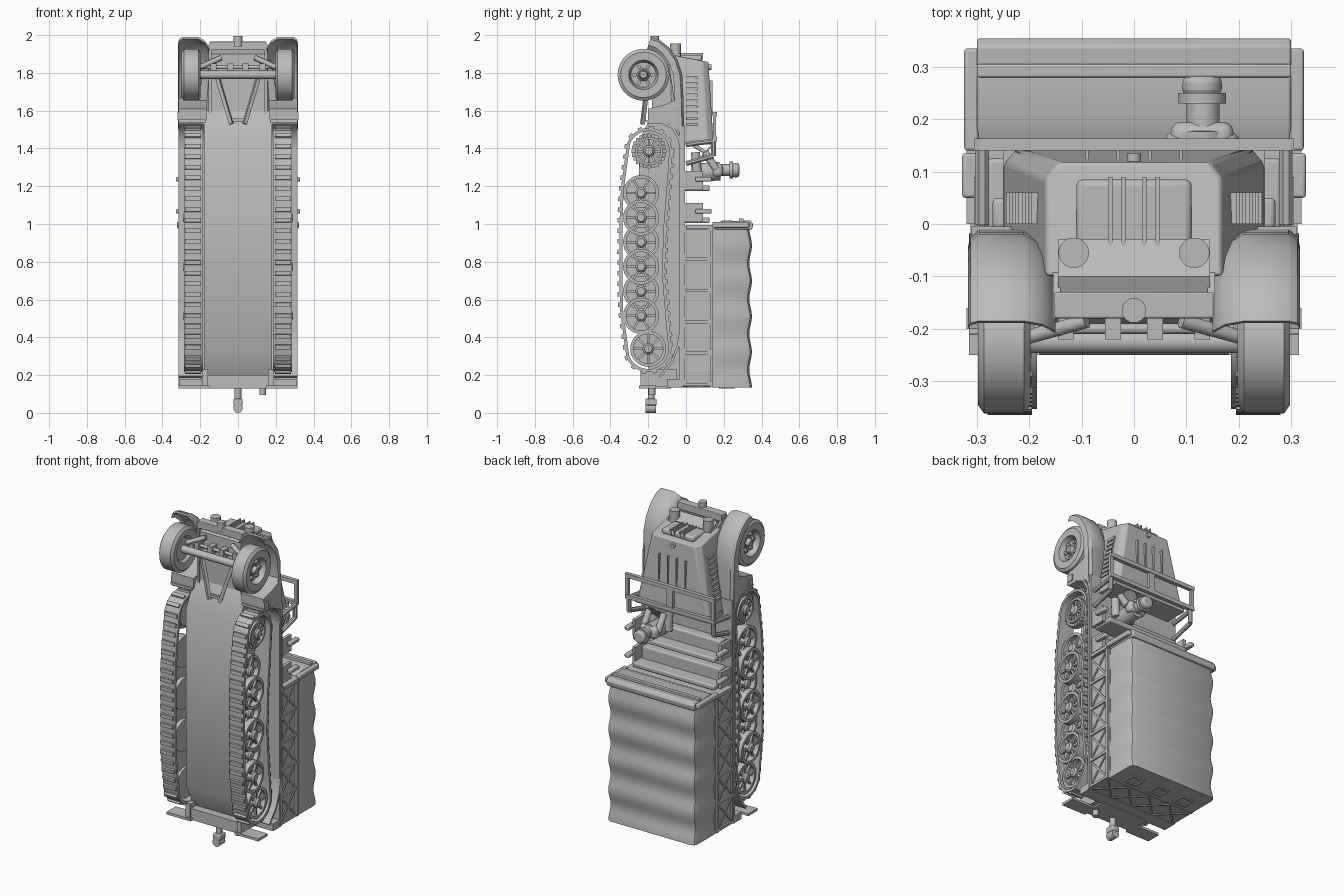
import bpy, bmesh
from math import sin, cos, pi, radians
from mathutils import Vector

default_cube = bpy.data.objects.get("Cube")
if default_cube:
    bpy.data.objects.remove(default_cube)

# One plain grey for the whole vehicle
grey = bpy.data.materials.new("plain_grey")
grey.use_nodes = True
grey.diffuse_color = (.5, .5, .5, 1)
grey.node_tree.nodes["Principled BSDF"].inputs["Base Color"].default_value = grey.diffuse_color
parts = []


def loft(name, sections, ring=False, mirror=False, bevel=0):
    """Skin closed sections; ring joins the last one to the first, else ends are capped."""
    bm = bmesh.new()
    rows = [[bm.verts.new(p) for p in section] for section in sections]
    count = len(rows[0])
    pairs = list(zip(rows, rows[1:]))
    if ring:
        pairs.append((rows[-1], rows[0]))
    else:
        bm.faces.new(rows[0])
        bm.faces.new(rows[-1])
    for a, b in pairs:
        for i in range(count):
            j = (i + 1) % count
            bm.faces.new((a[i], a[j], b[j], b[i]))
    bmesh.ops.recalc_face_normals(bm, faces=bm.faces)
    mesh = bpy.data.meshes.new(name)
    bm.to_mesh(mesh)
    bm.free()
    mesh.materials.append(grey)
    part = bpy.data.objects.new(name, mesh)
    bpy.context.collection.objects.link(part)
    if bevel:
        mod = part.modifiers.new("Bevel", 'BEVEL')
        mod.width, mod.segments = bevel, 3
    if mirror:
        part.modifiers.new("Mirror", 'MIRROR')
    parts.append(part)
    return part


def prism(name, outline, x, **options):
    """Side outline of (y, z) points extruded across the x range."""
    return loft(name, [[(side, y, z) for y, z in outline] for side in x], **options)


def box(name, x, y, z, **options):
    return prism(name, [(y[0], z[0]), (y[1], z[0]), (y[1], z[1]), (y[0], z[1])], x, **options)


def rod(name, start, end, radius, sides=12, **options):
    start, end = Vector(start), Vector(end)
    turn = (end - start).to_track_quat('Z', 'Y')
    circle = [turn @ Vector((cos(a), sin(a), 0)) * radius
              for a in (2 * pi * (i + .5) / sides for i in range(sides))]
    return loft(name, [[p + c for c in circle] for p in (start, end)], **options)


def lathe(name, centre, profile, sides=32, **options):
    """Turn an (x, radius) profile about an axle along x."""
    y, z = centre
    turns = [2 * pi * i / sides for i in range(sides)]
    return loft(name, [[(x, y + r * cos(a), z + r * sin(a)) for x, r in profile] for a in turns],
                ring=True, **options)


def normals(path, closed):
    result = []
    for i, p in enumerate(path):
        before = path[i - 1] if closed or i else p
        after = path[(i + 1) % len(path)] if closed or i + 1 < len(path) else p
        d = (after - before).normalized()
        result.append(Vector((d.y, -d.x)))
    return result


def ribbon(name, path, x, thick, closed=False, **options):
    """Band following a (y, z) path."""
    path = [Vector(p) for p in path]
    sections = []
    for p, n in zip(path, normals(path, closed)):
        a, b = p - n * thick / 2, p + n * thick / 2
        sections.append([(x[0], *a), (x[1], *a), (x[1], *b), (x[0], *b)])
    return loft(name, sections, ring=closed, **options)


def arc(centre, radius, first, last, steps):
    angles = [radians(first + (last - first) * i / steps) for i in range(steps + 1)]
    return [(centre[0] + radius * cos(a), centre[1] + radius * sin(a)) for a in angles]


def spoked_wheel(name, centre, x, radius, spokes):
    y, z = centre
    a, b = x
    lathe(name + "_rim", centre, [(a, radius * .82), (b, radius * .82), (b, radius), (a, radius)], mirror=True)
    lathe(name + "_disc", centre, [(a, .005), (a + .02, .005), (a + .02, radius * .9), (a, radius * .9)], mirror=True)
    lathe(name + "_hub", centre, [(a, .001), (b + .01, .001), (b + .01, .02), (b, .03), (a, .03)], mirror=True)
    for i in range(spokes):
        t = 2 * pi * i / spokes
        d = Vector((0, cos(t), sin(t)))
        middle = Vector((b - .015, y, z))
        rod(name + "_spoke", middle + d * .02, middle + d * radius * .88, .009, sides=4, mirror=True)


# Hull, belly and floor
prism("hull", [(-.17, 1.6), (-.25, 1.44), (-.25, .34), (-.17, .18), (-.03, .18), (-.03, 1.6)], (-.18, .18))
prism("front_chassis", [(-.17, 1.56), (-.17, 1.9), (-.1, 1.93), (-.03, 1.9), (-.03, 1.56)], (-.145, .145))
box("floor", (-.31, .31), (-.035, -.005), (.16, 1.52))

# Tracks
sprocket, idler = (-.196, 1.386), (-.2, .339)
path = arc(sprocket, .115, 0, 160, 12) + [(-.335, 1.2), (-.342, 1.1), (-.345, .85), (-.342, .55)]
path += arc(idler, .115, 200, 360, 12) + [(-.1, .5), (-.12, .75), (-.11, 1.0), (-.09, 1.25)]
ribbon("track_belt", path, (.185, .285), .016, closed=True, mirror=True)
loop = [Vector(p) for p in path]
loop.append(loop[0])
gap, wait = .056, 0
for a, b in zip(loop, loop[1:]):
    d = (b - a).normalized()
    n = Vector((-d.y, d.x)) * -1
    while wait < (b - a).length:
        p = a + d * wait
        corners = [p - d * .013, p + d * .013, p + d * .011 + n * .019, p - d * .011 + n * .019]
        prism("track_pad", corners, (.195, .28), mirror=True)
        wait += gap
    wait -= (b - a).length

# Road wheels, drive sprocket and idler
for i in range(6):
    inset = .025 * (i % 2)
    spoked_wheel("road_wheel", (-.238, 1.164 - i * .13), (.2 + inset, .255 + inset), .095, 6)
spoked_wheel("sprocket", sprocket, (.21, .275), .075, 12)
spoked_wheel("idler", idler, (.21, .275), .095, 8)
for y, z in arc(sprocket, .084, 0, 345, 23):
    box("sprocket_tooth", (.22, .26), (y - .009, y + .009), (z - .009, z + .009), mirror=True)

# Track guards
guard = [(-.21, 1.545), (-.13, 1.54), (-.07, 1.51), (-.035, 1.45), (-.025, 1.38)]
guard += [(-.025, .45), (-.04, .36), (-.075, .27), (-.14, .19)]
ribbon("track_guard", guard, (.17, .315), .014, mirror=True)

# Front wheels, axle and steering frame
axle = (-.225, 1.79)
tyre = [(.205, .08), (.198, .12), (.21, .137), (.286, .137), (.298, .12), (.296, .078), (.28, .074)]
lathe("front_tyre", axle, tyre + [(.262, .066), (.22, .066)], sides=48, mirror=True)
lathe("front_rim", axle, [(.22, .002), (.268, .002), (.268, .028), (.262, .034), (.262, .07), (.22, .07)], mirror=True)
lathe("front_hub", axle, [(.22, .002), (.29, .002), (.29, .018), (.28, .024), (.22, .024)], mirror=True)
for y, z in arc(axle, .048, 0, 300, 5):
    rod("wheel_bolt", (.255, y, z), (.276, y, z), .011, mirror=True)
rod("front_axle", (-.22, *axle), (.22, *axle), .022, sides=16)
rod("tie_rod", (-.19, -.2, 1.83), (.19, -.2, 1.83), .01)
rod("frame_arm", (.11, -.2, 1.78), (.035, -.23, 1.53), .014, sides=4, mirror=True)
rod("frame_cross", (-.045, -.22, 1.55), (.045, -.22, 1.55), .012, sides=4)
rod("suspension_link", (.09, -.185, 1.88), (.2, -.215, 1.83), .014, mirror=True)
for x in (.04, .13):
    box("spring_mount", (x - .015, x + .015), (-.22, -.15), (1.8, 1.85), mirror=True)

# Front mudguards with rounded shoulders
crest = [(-.185, 1.99), (-.14, 1.975), (-.09, 1.935), (-.045, 1.87), (-.02, 1.79), (-.015, 1.7), (-.012, 1.6), (-.01, 1.5)]
crest = [Vector(p) for p in crest]
shape = [(.317, .035), (.312, .012), (.295, 0), (.21, 0), (.175, .02), (.15, .06)]
sections = []
for p, n in zip(crest, normals(crest, False)):
    inward = n if n.x < 0 else -n
    outer = [(x, *(p + inward * drop)) for x, drop in shape]
    inner = [(x, *(p + inward * (drop + .012))) for x, drop in shape]
    sections.append(outer + inner[::-1])
loft("front_mudguard", sections, mirror=True)
prism("mudguard_inner_wall", [(-.18, 1.95), (-.1, 1.91), (-.05, 1.83), (-.04, 1.55), (-.18, 1.55)], (.14, .155), mirror=True)
prism("mudguard_rear_panel", [(-.2, 1.53), (-.2, 1.61), (-.12, 1.63), (-.025, 1.67), (-.02, 1.47), (-.09, 1.53)],
      (.165, .314), mirror=True)
box("step_recess_rim", (.31, .32), (-.2, -.16), (1.55, 1.59), mirror=True)

# Bonnet, grille, lamps and bumper
def bonnet_section(half, low, top, z, tilt):
    return [(-half, low, z + tilt), (half, low, z + tilt), (half, top - .03, z), (half - .025, top, z),
            (.025 - half, top, z), (-half, top - .03, z)]


loft("bonnet", [bonnet_section(.168, -.1, .118, 1.86, .04), bonnet_section(.25, -.03, .145, 1.44, 0)], bevel=.008)
box("radiator_face", (-.11, .11), (-.08, .085), (1.86, 1.895), bevel=.012)
for x in (.02, .045):
    box("grille_rib", (x - .004, x + .004), (-.1, .09), (1.87, 1.905), mirror=True)
rod("radiator_cap", (0, .115, 1.83), (0, .135, 1.83), .014)
for i in range(9):
    z = 1.52 + i * .031
    x = .25 - (z - 1.44) * .195
    box("bonnet_louvre", (x - .02, x + .01), (0, .06), (z, z + .016), mirror=True)
for x in (.03, .09):
    box("bonnet_seam", (x - .003, x + .003), (.12, .141), (1.58, 1.76), mirror=True)
rod("headlamp", (.115, -.055, 1.87), (.115, -.055, 1.955), .029, sides=24, mirror=True)
box("headlamp_bracket", (.105, .125), (-.14, -.05), (1.87, 1.91), mirror=True)
box("bumper", (-.152, .152), (-.18, -.13), (1.92, 1.965), bevel=.004)
rod("front_tow_pin", (0, -.165, 1.94), (0, -.165, 1.995), .024)

# Folded windscreen and cab side loops
for z in (1.45, 1.58):
    box("windscreen_rail", (-.305, .305), (.14, .163), (z - .012, z + .012))
for x in (.01, .295):
    box("windscreen_post", (x - .01, x + .01), (.142, .16), (1.45, 1.58), mirror=True)
box("dashboard", (-.25, .25), (-.01, .14), (1.42, 1.45))
hoop = [(.29, 0, 1.42), (.29, .145, 1.44), (.29, .145, 1.36), (.29, 0, 1.32)]
for a, b in zip(hoop, hoop[1:]):
    rod("cab_side_rail", a, b, .014, sides=8, mirror=True)

# Benches with side rests
for z in (1.18, 1.01):
    box("bench_cushion", (-.27, .27), (-.01, .05), (z, z + .1), bevel=.01)
    box("bench_back", (-.28, .28), (-.01, .125), (z - .005, z + .025), bevel=.008)
    box("bench_side", (.285, .305), (-.01, .09), (z, z + .1), mirror=True)
    box("arm_rest", (.298, .328), (.05, .135), (z + .045, z + .07), bevel=.006, mirror=True)

# Driver and steering wheel
rod("driver_torso", (.13, .03, 1.27), (.13, .18, 1.28), .05, sides=16)
box("driver_shoulders", (.07, .19), (.14, .195), (1.25, 1.32), bevel=.02)
rod("driver_head", (.132, .18, 1.285), (.132, .255, 1.285), .032, sides=16)
rod("helmet_brim", (.13, .23, 1.285), (.13, .25, 1.285), .046, sides=20)
rod("helmet_crown", (.13, .245, 1.285), (.13, .282, 1.285), .038, sides=20, bevel=.012)
for x in (.08, .18):
    rod("driver_arm", (x, .16, 1.29), (x, .1, 1.38), .02)
    rod("driver_leg", (x, .06, 1.26), (x, .05, 1.38), .025)
rod("steering_column", (.13, .02, 1.43), (.13, .1, 1.38), .01)
rod("steering_wheel", (.13, .1, 1.38), (.13, .107, 1.374), .055, sides=24)

# Cargo body with cross bracing
box("cargo_body", (-.302, .302), (-.03, .15), (.14, .99))
box("cargo_front_lip", (-.32, .32), (.0, .15), (.975, .995))
bays = 5
bay = .83 / bays
for i in range(bays + 1):
    z = .15 + i * bay
    box("side_post", (.3, .312), (-.03, .14), (z - .008, z + .008), mirror=True)
    if i < bays:
        for low, high in ((-.02, .13), (.13, -.02)):
            rod("side_brace", (.302, low, z), (.302, high, z + bay), .008, sides=4, mirror=True)
for y in (-.025, .135):
    box("side_rail", (.3, .314), (y - .008, y + .008), (.14, .99), mirror=True)
for i in range(4):
    x = -.3 + i * .15
    for low, high in ((-.02, .13), (.13, -.02)):
        rod("tail_brace", (x, low, .14), (x + .15, high, .14), .007, sides=4)

# Rippled canvas cover
sections = []
for i in range(41):
    t = i / 40
    z = .135 + t * .845
    top = .342 + .007 * cos(t * 9 * pi)
    half = .3 + .003 * cos(t * 9 * pi)
    corner = [(half, .14), (half, top - .03), (half - .008, top - .01), (half - .03, top)]
    outline = corner + [(-x, y) for x, y in corner[::-1]]
    sections.append([(x, y, z) for x, y in outline])
loft("canvas_cover", sections)
prism("canvas_front_fold", [(.15, .97), (.15, 1.0), (.2, 1.02), (.28, 1.015), (.34, 1.02), (.355, 1.0), (.35, .97)],
      (-.3, .3), bevel=.006)
box("canvas_front_strap", (-.3, .3), (.28, .305), (1.01, 1.03), bevel=.004)
box("canvas_side_strap", (.296, .324), (.14, .335), (.98, 1.01), bevel=.006, mirror=True)
for x in (-.18, 0, .18):
    for side in (-.04, .04):
        box("rear_window_side", (x + side - .006, x + side + .006), (.18, .25), (.128, .137))
    for y in (.18, .25):
        box("rear_window_edge", (x - .046, x + .046), (y - .006, y + .006), (.128, .137))

# Rear crossmember and tow hitch
box("rear_plate", (-.31, .31), (-.1, -.02), (.135, .18))
box("rear_bumper", (.15, .315), (-.25, -.16), (.13, .145), mirror=True)
box("rear_bumper_bracket", (.16, .19), (-.24, -.05), (.14, .23), mirror=True)
box("rear_crossmember", (-.16, .16), (-.23, -.08), (.13, .2))
rod("hitch_shank", (0, -.185, .14), (0, -.185, .05), .018)
box("hitch_jaw", (-.025, .025), (-.215, -.155), (.04, .075), bevel=.006)
rod("hitch_eye", (0, -.215, .025), (0, -.16, .025), .025, sides=20)
rod("rear_hook", (.13, -.18, .14), (.13, -.18, .095), .018)

for part in parts:
    part.select_set(True)
bpy.context.view_layer.objects.active = parts[0]
bpy.ops.object.shade_smooth_by_angle(angle=radians(35))
